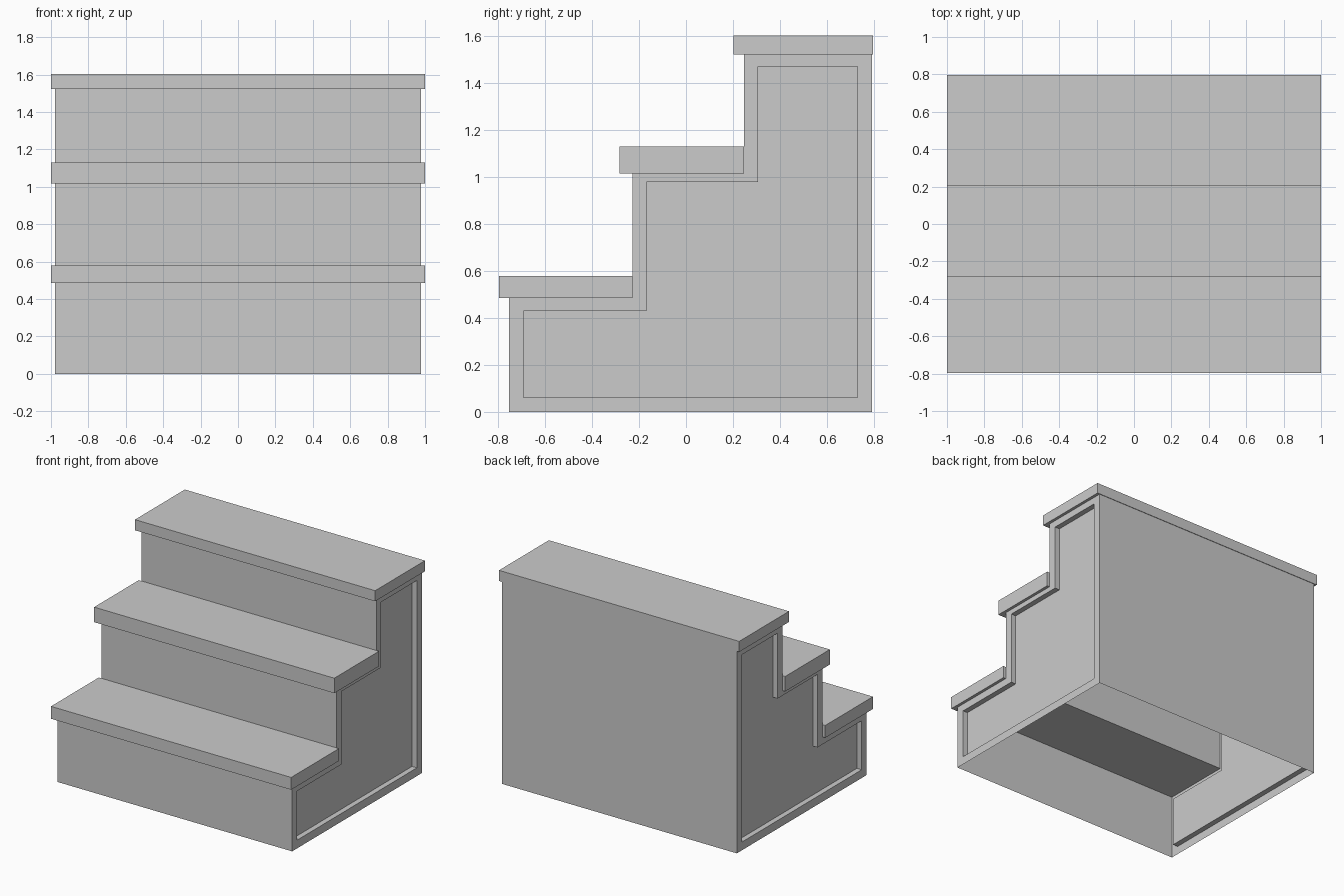
import bpy, bmesh

if "Cube" in bpy.data.objects:
    bpy.data.objects.remove(bpy.data.objects["Cube"])

# Stepped side outline (y, z) and the inset outline of its recessed panel
OUTER = [(-.753, 0), (-.753, .486), (-.228, .486), (-.228, 1.017),
         (.248, 1.017), (.248, 1.523), (.792, 1.523), (.792, 0)]
INNER = [(-.693, .062), (-.693, .431), (-.168, .431), (-.168, .98),
         (.307, .98), (.307, 1.472), (.731, 1.472), (.731, .062)]
HALF_W, RECESS = .978, .04


def finish(bm, name):
    bmesh.ops.recalc_face_normals(bm, faces=bm.faces)
    mesh = bpy.data.meshes.new(name)
    bm.to_mesh(mesh)
    bm.free()
    obj = bpy.data.objects.new(name, mesh)
    bpy.context.collection.objects.link(obj)
    return obj


def build_body():
    bm = bmesh.new()
    n = len(OUTER)
    rims = []
    # Sides: flat frame, recess edge, sunken panel
    for side in (-1, 1):
        def ring(points, x):
            return [bm.verts.new((side * x, y, z)) for y, z in points]
        rim = ring(OUTER, HALF_W)
        lip = ring(INNER, HALF_W)
        panel = ring(INNER, HALF_W - RECESS)
        for a, b in ((rim, lip), (lip, panel)):
            for i in range(n):
                j = (i + 1) % n
                bm.faces.new((a[i], a[j], b[j], b[i]))
        bm.faces.new(panel)
        rims.append(rim)
    # Three risers and the back wall; the underside stays open
    left, right = rims
    for i in range(0, n, 2):
        bm.faces.new((left[i], left[i + 1], right[i + 1], right[i]))
    return finish(bm, "stair_body")


def build_tread(name, y0, y1, z0, z1):
    bm = bmesh.new()
    bmesh.ops.create_cube(bm, size=1)
    for v in bm.verts:
        v.co = (v.co.x * 2, y1 if v.co.y > 0 else y0, z1 if v.co.z > 0 else z0)
    return finish(bm, name)


build_body()
# Overhanging treads
build_tread("lower_tread", -.796, -.228, .486, .579)
build_tread("middle_tread", -.283, .248, 1.017, 1.13)
build_tread("top_tread", .203, .796, 1.523, 1.603)
